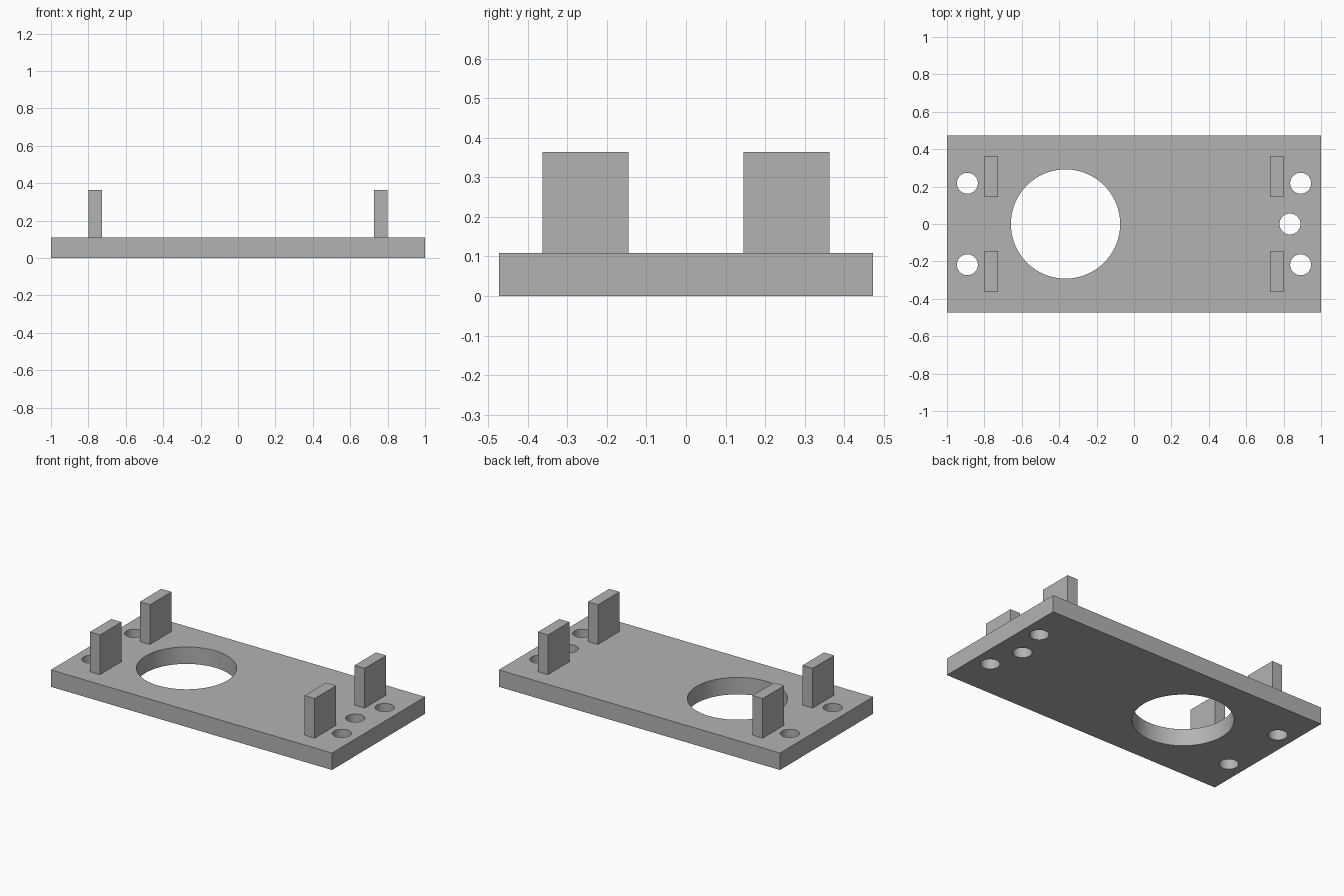
import bpy

if "Cube" in bpy.data.objects:
    bpy.data.objects.remove(bpy.data.objects["Cube"], do_unlink=True)

# Single grey material
GREY = (0.45, 0.45, 0.45, 1)
grey = bpy.data.materials.new("plain_grey")
grey.use_nodes = True
grey.diffuse_color = GREY
grey.node_tree.nodes["Principled BSDF"].inputs["Base Color"].default_value = GREY

LENGTH, WIDTH, THICK = 2.0, 0.946, 0.109
POST_TOP = 0.364


def box(name, center, size):
    bpy.ops.mesh.primitive_cube_add(size=1, location=center)
    obj = bpy.context.object
    obj.name = name
    obj.scale = size
    bpy.ops.object.transform_apply(location=False, rotation=False, scale=True)
    obj.data.materials.append(grey)
    return obj


def drill(target, x, y, radius, sides):
    """Cut a round through-hole in the target."""
    bpy.ops.mesh.primitive_cylinder_add(vertices=sides, radius=radius, depth=THICK * 3,
                                        location=(x, y, THICK / 2))
    cutter = bpy.context.object
    cutter.hide_render = True
    cutter.data.materials.append(grey)
    cut = target.modifiers.new("hole", "BOOLEAN")
    cut.operation = "DIFFERENCE"
    cut.solver = "EXACT"
    cut.object = cutter
    bpy.context.view_layer.objects.active = target
    bpy.ops.object.modifier_apply(modifier=cut.name)
    bpy.data.objects.remove(cutter, do_unlink=True)


# Base plate with a large opening, corner screw holes and one cable hole
plate = box("base_plate", (0, 0, THICK / 2), (LENGTH, WIDTH, THICK))
drill(plate, -0.366, 0, 0.292, 96)
drill(plate, 0.834, 0, 0.056, 48)
for sx in (-1, 1):
    for sy in (-1, 1):
        drill(plate, sx * 0.891, sy * 0.218, 0.056, 48)

# Smooth hole walls, sharp rims
bpy.ops.object.select_all(action="DESELECT")
plate.select_set(True)
bpy.context.view_layer.objects.active = plate
bpy.ops.object.shade_smooth_by_angle()

# Four upright tabs
for sx, side in ((-1, "right"), (1, "left")):
    for sy, end in ((-1, "front"), (1, "back")):
        box(f"{end}_{side}_tab",
            (sx * 0.764, sy * 0.254, (THICK + POST_TOP) / 2),
            (0.072, 0.218, POST_TOP - THICK))
